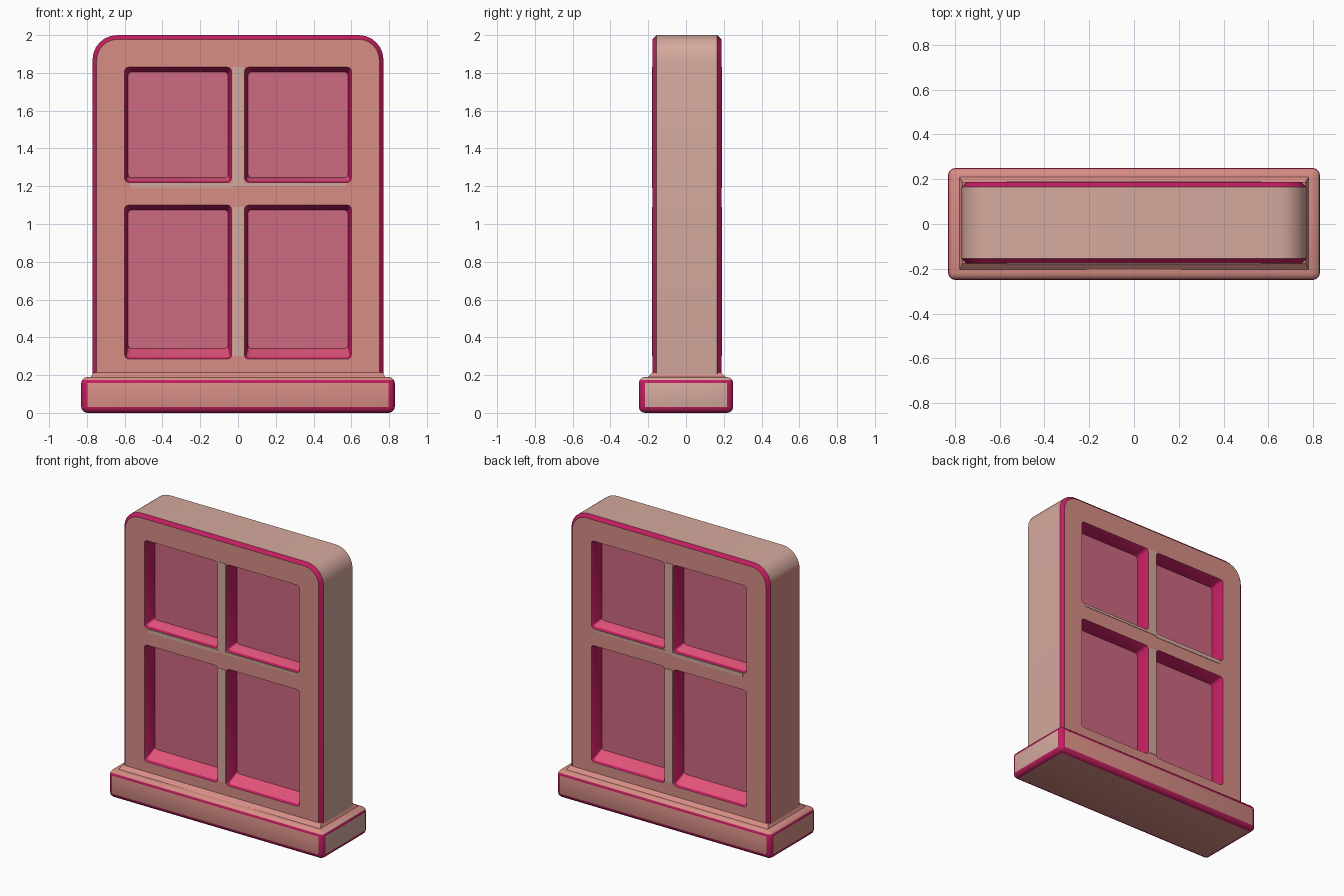
import bpy, bmesh, math
from mathutils import Vector

if "Cube" in bpy.data.objects:
    bpy.data.objects.remove(bpy.data.objects["Cube"])


def material(name, rgb):
    m = bpy.data.materials.new(name)
    m.diffuse_color = (*rgb, 1)
    m.use_nodes = True
    m.node_tree.nodes["Principled BSDF"].inputs["Base Color"].default_value = m.diffuse_color
    return m


MATS = [material("salmon", (0.68, 0.27, 0.235)),
        material("beige", (0.665, 0.40, 0.34)),
        material("crimson", (0.53, 0.013, 0.115)),
        material("bright_pink", (0.75, 0.085, 0.19)),
        material("rose_glass", (0.61, 0.14, 0.215))]
SALMON, BEIGE, CRIMSON, PINK, GLASS = range(5)


def finish(bm, name, angle=30):
    bmesh.ops.recalc_face_normals(bm, faces=bm.faces[:])
    mesh = bpy.data.meshes.new(name)
    bm.to_mesh(mesh)
    bm.free()
    ob = bpy.data.objects.new(name, mesh)
    bpy.context.collection.objects.link(ob)
    for m in MATS:
        mesh.materials.append(m)
    bpy.ops.object.select_all(action='DESELECT')
    bpy.context.view_layer.objects.active = ob
    ob.select_set(True)
    bpy.ops.object.shade_smooth_by_angle(angle=math.radians(angle))
    return ob


def ring(bm, y, x0, x1, z0, z1, rb, rt, n=6):
    """Rounded rectangle of vertices in the plane y, bottom radius rb, top radius rt."""
    vs = []
    for cx, cz, r, a0 in ((x1 - rb, z0 + rb, rb, -90), (x1 - rt, z1 - rt, rt, 0),
                          (x0 + rt, z1 - rt, rt, 90), (x0 + rb, z0 + rb, rb, 180)):
        for i in range(n + 1):
            a = math.radians(a0 + 90 * i / n)
            vs.append(bm.verts.new((cx + r * math.cos(a), y, cz + r * math.sin(a))))
    return vs


def bridge(bm, a, b, mat):
    faces = []
    for i in range(len(a)):
        j = (i + 1) % len(a)
        f = bm.faces.new((a[i], a[j], b[j], b[i]))
        f.material_index = mat
        faces.append(f)
    return faces


def loop_edges(bm, vs):
    return [bm.edges.get((vs[i], vs[(i + 1) % len(vs)])) for i in range(len(vs))]


# Window frame with recessed panes on both sides
bm = bmesh.new()
YF, YB, C = -0.177, 0.187, 0.022
PANES = [(x0, x1, z0, z1, up) for x0, x1 in ((-0.6, -0.035), (0.035, 0.6))
         for z0, z1, up in ((0.285, 1.10, 0.055), (1.22, 1.83, 0.025))]
rims = []
for y, s in ((YF, 1), (YB, -1)):
    face_ring = ring(bm, y, -0.77 + C, 0.77 - C, 0.17, 2 - C, 0.01, 0.11)
    side_ring = ring(bm, y + s * C, -0.77, 0.77, 0.15, 2, 0.01, 0.13)
    bridge(bm, face_ring, side_ring, CRIMSON)
    rims.append(side_ring)
    edges = loop_edges(bm, face_ring)
    for x0, x1, z0, z1, up in PANES:
        lip = ring(bm, y, x0, x1, z0, z1, 0.02, 0.02, 3)
        mid = ring(bm, y + s * 0.015, x0 + 0.008, x1 - 0.008, z0 + 0.008, z1 - 0.008, 0.02, 0.02, 3)
        deep = ring(bm, y + s * 0.09, x0 + 0.018, x1 - 0.018, z0 + up, z1 - 0.025, 0.02, 0.02, 3)
        bridge(bm, lip, mid, CRIMSON)
        for f in bridge(bm, mid, deep, CRIMSON):
            f.normal_update()
            if abs(f.normal.z) > 0.6 and f.calc_center_median().z < z0 + 0.1:
                f.material_index = PINK
        bm.faces.new(deep).material_index = GLASS
        edges += loop_edges(bm, lip)
    fill = bmesh.ops.triangle_fill(bm, use_beauty=True, edges=edges, normal=Vector((0, -s, 0)))
    for f in fill["geom"]:
        if isinstance(f, bmesh.types.BMFace):
            f.material_index = SALMON
for f in bridge(bm, rims[0], rims[1], BEIGE):
    c = f.calc_center_median()
    if c.x < -0.765:
        f.material_index = SALMON
finish(bm, "window_frame")


def box(bm, x0, x1, y0, y1, z0, z1):
    vs = bmesh.ops.create_cube(bm, size=1)["verts"]
    for v in vs:
        v.co = ((x0 + x1) / 2 + v.co.x * (x1 - x0), (y0 + y1) / 2 + v.co.y * (y1 - y0),
                (z0 + z1) / 2 + v.co.z * (z1 - z0))
    return vs


# Pale plates on the glazing bars
bm = bmesh.new()
for y in (YF, YB):
    for x0, x1, z0, z1 in ((-0.03, 0.03, 0.3, 1.09), (-0.03, 0.03, 1.2, 1.83),
                           (-0.57, -0.03, 1.19, 1.215), (0.03, 0.57, 1.2, 1.215)):
        box(bm, x0, x1, y - 0.003, y + 0.003, z0, z1)
for f in bm.faces:
    f.material_index = BEIGE
finish(bm, "glazing_bar_plates")

# Sill with crimson lower and corner bevels
bm = bmesh.new()
box(bm, -0.83, 0.83, -0.25, 0.25, 0, 0.19)
bmesh.ops.bevel(bm, geom=bm.edges[:], offset=0.032, segments=3, profile=0.5, affect='EDGES')
bmesh.ops.recalc_face_normals(bm, faces=bm.faces[:])
for f in bm.faces:
    n = f.normal
    flat = max(abs(n.x), abs(n.y), abs(n.z)) > 0.995
    if not flat and n.z < 0.3:
        f.material_index = CRIMSON
    elif n.x > 0.6:
        f.material_index = BEIGE
finish(bm, "sill", 40)

# Sloped shoulder between sill and frame
bm = bmesh.new()
for v in box(bm, -0.785, 0.785, -0.215, 0.22, 0.18, 0.215):
    if v.co.z > 0.2:
        v.co.x *= 0.765 / 0.785
        v.co.y = YF + 0.001 if v.co.y < 0 else YB - 0.001
finish(bm, "sill_shoulder")
